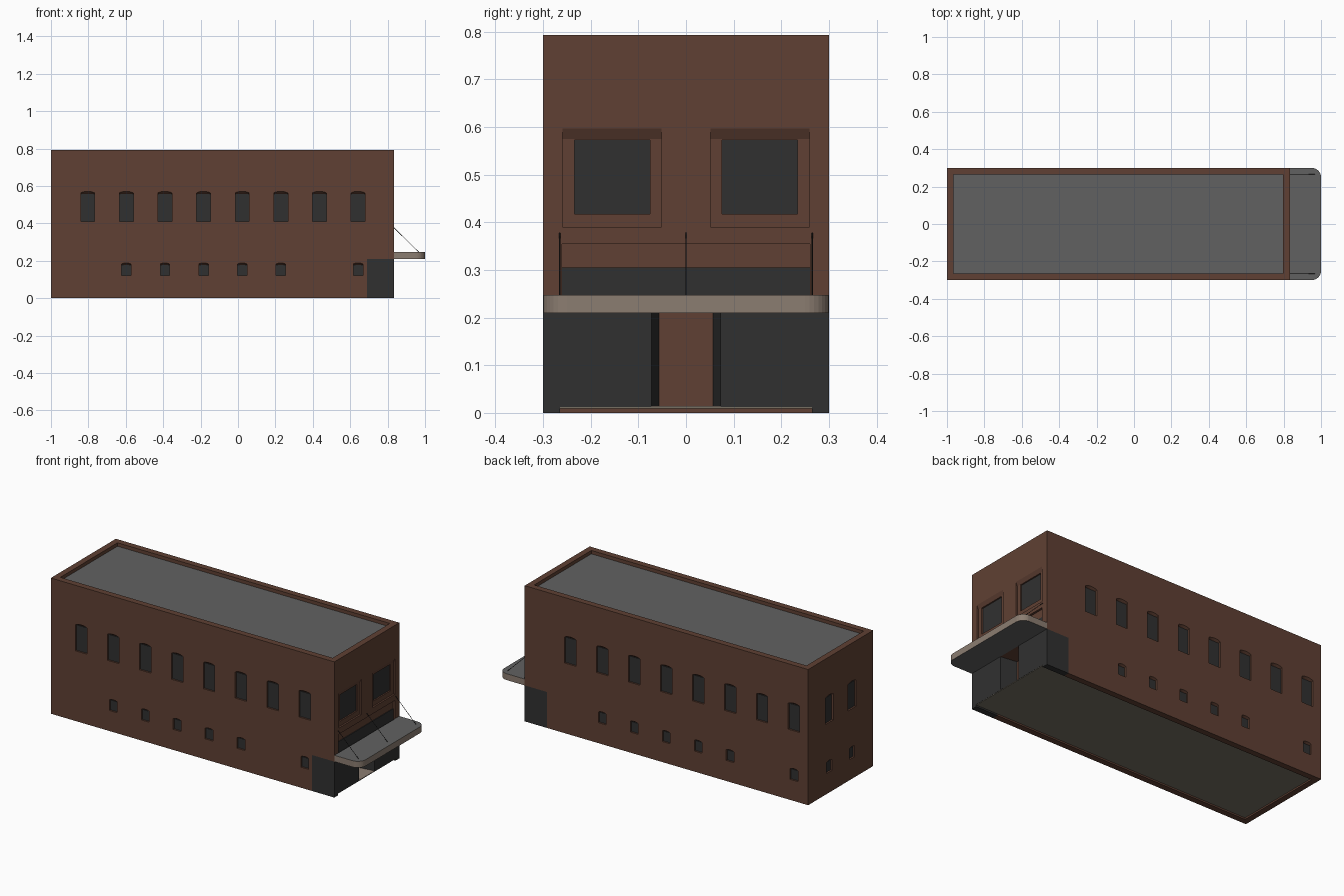
import bpy, bmesh, math
from mathutils import Vector

if "Cube" in bpy.data.objects:
    bpy.data.objects.remove(bpy.data.objects["Cube"])

X0, X1, Y, H = -1.0, 0.833, 0.3, 0.793


def material(name, r, g, b):
    m = bpy.data.materials.new(name)
    m.diffuse_color = (r, g, b, 1)
    m.use_nodes = True
    m.node_tree.nodes["Principled BSDF"].inputs["Base Color"].default_value = m.diffuse_color
    return m


BRICK = material("brown brick", 0.115, 0.051, 0.033)
ROOF = material("roof grey", 0.12, 0.12, 0.12)
GLASS = material("dark glass", 0.03, 0.03, 0.03)
TRIM = material("beige trim", 0.26, 0.205, 0.165)
SLAB = material("olive grey slab", 0.18, 0.163, 0.123)
METAL = material("black metal", 0.015, 0.015, 0.015)


def loft(bm, a, b):
    """Closed solid between two matching rings of points."""
    va, vb = [bm.verts.new(p) for p in a], [bm.verts.new(p) for p in b]
    n = len(va)
    faces = [bm.faces.new(va), bm.faces.new(vb)]
    for i in range(n):
        j = (i + 1) % n
        faces.append(bm.faces.new((va[i], va[j], vb[j], vb[i])))
    bmesh.ops.recalc_face_normals(bm, faces=faces)


def make(name, bm, *mats):
    me = bpy.data.meshes.new(name)
    bm.to_mesh(me)
    bm.free()
    ob = bpy.data.objects.new(name, me)
    for m in mats:
        me.materials.append(m)
    bpy.context.collection.objects.link(ob)
    return ob


def slab(name, pts, z0, z1, mat):
    bm = bmesh.new()
    loft(bm, [(x, y, z0) for x, y in pts], [(x, y, z1) for x, y in pts])
    return make(name, bm, mat)


def rect(u0, u1, v0, v1):
    return [(u0, v0), (u1, v0), (u1, v1), (u0, v1)]


# wall mappings: position along the wall, depth into the wall, height
WALLS = {
    "front": lambda u, d, z: (u, -Y + d, z),
    "back": lambda u, d, z: (u, Y - d, z),
    "left": lambda u, d, z: (X0 + d, u, z),
    "right": lambda u, d, z: (X1 - d, u, z),
}


def wall_solid(bm, wall, outer, inner, d0, d1):
    f = WALLS[wall]
    loft(bm, [f(u, d0, z) for u, z in outer], [f(u, d1, z) for u, z in inner])


def box(bm, x0, x1, y0, y1, z0, z1):
    pts = rect(x0, x1, y0, y1)
    loft(bm, [(x, y, z0) for x, y in pts], [(x, y, z1) for x, y in pts])


def cut(target, bm):
    cutter = make("cutter", bm)
    cutter.hide_render = True
    mod = target.modifiers.new("cut", 'BOOLEAN')
    mod.operation, mod.solver, mod.object = 'DIFFERENCE', 'EXACT', cutter
    bpy.context.view_layer.objects.active = target
    bpy.ops.object.modifier_apply(modifier=mod.name)
    bpy.data.objects.remove(cutter)


# main brick block
bm = bmesh.new()
box(bm, X0, X1, -Y, Y, 0, H)
body = make("brick_building", bm, BRICK)

holes, glass = bmesh.new(), bmesh.new()

# parapet well above the roof and shallow hollow under the floor
box(holes, X0 + 0.036, X1 - 0.036, -Y + 0.036, Y - 0.036, H - 0.022, H + 0.1)
slab("flat_roof", rect(X0 + 0.036, X1 - 0.036, -Y + 0.036, Y - 0.036),
     H - 0.022, H - 0.02, ROOF)


def arched_window(wall, u, w, z0, z1, rise):
    """Recess with a segmental arch sloping back to a flat-topped pane."""
    h, n, drop = w / 2, 8, 0.005
    outer, inner = [(u - h, z0), (u + h, z0)], [(u - h, z0), (u + h, z0)]
    for i in range(n + 1):
        t = 1 - 2 * i / n
        outer.append((u + h * t, z1 - rise * t * t))
        inner.append((u + h * t, z1 - rise - drop - 0.001 * t * t))
    wall_solid(holes, wall, outer, inner, -0.002, 0.014)
    pane = rect(u - h, u + h, z0, z1 - rise - drop - 0.001)
    wall_solid(glass, wall, pane, pane, 0.010, 0.015)


# side and rear windows, two storeys
PITCH = 0.2065
for i in range(8):
    for wall, u in (("front", 0.642 - PITCH * i), ("back", -0.908 + PITCH * i)):
        arched_window(wall, u, 0.074, 0.41, 0.573, 0.009)
        if i not in (1, 7):
            arched_window(wall, u, 0.05, 0.12, 0.19, 0.006)
for u in (-0.105, 0.105):
    arched_window("left", u, 0.074, 0.41, 0.573, 0.009)
    arched_window("left", u, 0.05, 0.12, 0.19, 0.006)

# street end: two large windows in stepped recesses, and a transom band
deeper = bmesh.new()
for c in (-0.155, 0.155):
    wall_solid(holes, "right", rect(c - 0.104, c + 0.104, 0.39, 0.599),
               rect(c - 0.104, c + 0.104, 0.39, 0.575), -0.001, 0.010)
    pane = rect(c - 0.079, c + 0.079, 0.418, 0.573)
    wall_solid(deeper, "right", pane, pane, 0.004, 0.022)
    wall_solid(glass, "right", pane, pane, 0.018, 0.023)
band = rect(-0.26, 0.26, 0.23, 0.354)
wall_solid(holes, "right", band, band, -0.01, 0.012)
pane = rect(-0.26, 0.26, 0.23, 0.305)
wall_solid(glass, "right", pane, pane, 0.008, 0.013)

# ground floor of the street end is cut away for the glazed shopfront
box(holes, 0.69, 0.85, -0.32, 0.32, -0.02, 0.21)
box(deeper, X0 + 0.035, 0.75, -0.265, 0.265, -0.01, 0.012)
cut(body, holes)
cut(body, deeper)
make("window_panes", glass, GLASS)

# glazed shopfront with splayed entrance
half = [(0.69, -Y), (X1, -Y), (X1, -0.072), (0.73, -0.057)]
slab("shopfront", half + [(x, -y) for x, y in reversed(half)], 0.012, 0.21, GLASS)
slab("entrance_door", rect(0.729, 0.733, -0.057, 0.057), 0.012, 0.21, BRICK)
slab("entrance_floor", [(0.73, -0.057), (X1, -0.072), (X1, 0.072), (0.73, 0.057)],
     0.012, 0.014, TRIM)
slab("foundation_slab", rect(X0 + 0.035, X1 - 0.001, -0.265, 0.265), 0.009, 0.012, SLAB)
for side in (-1, 1):
    slab("shopfront_base", rect(0.69, X1, side * 0.2825 - 0.0175, side * 0.2825 + 0.0175),
         0.0, 0.012, GLASS)

# canopy with rounded outer corners
R, pts = 0.05, [(X1, -Y)]
for cy, start in ((-Y + R, -90), (Y - R, 0)):
    for i in range(9):
        a = math.radians(start + 90 * i / 8)
        pts.append((1 - R + R * math.cos(a), cy + R * math.sin(a)))
pts.append((X1, Y))
canopy = slab("canopy", pts, 0.21, 0.247, TRIM)
canopy.data.materials.append(ROOF)
for p in canopy.data.polygons:
    p.material_index = 1 if abs(p.normal.z) > 0.9 else 0

# canopy tie rods
for i, y in enumerate((-0.265, 0, 0.265)):
    a, b = Vector((0.83, y, 0.38)), Vector((0.968, y, 0.245))
    bpy.ops.mesh.primitive_cylinder_add(vertices=8, radius=0.0013, depth=(b - a).length,
                                        location=(a + b) / 2)
    rod = bpy.context.object
    rod.name = f"tie_rod_{i + 1}"
    rod.rotation_euler = (b - a).to_track_quat('Z', 'Y').to_euler()
    rod.data.materials.append(METAL)
